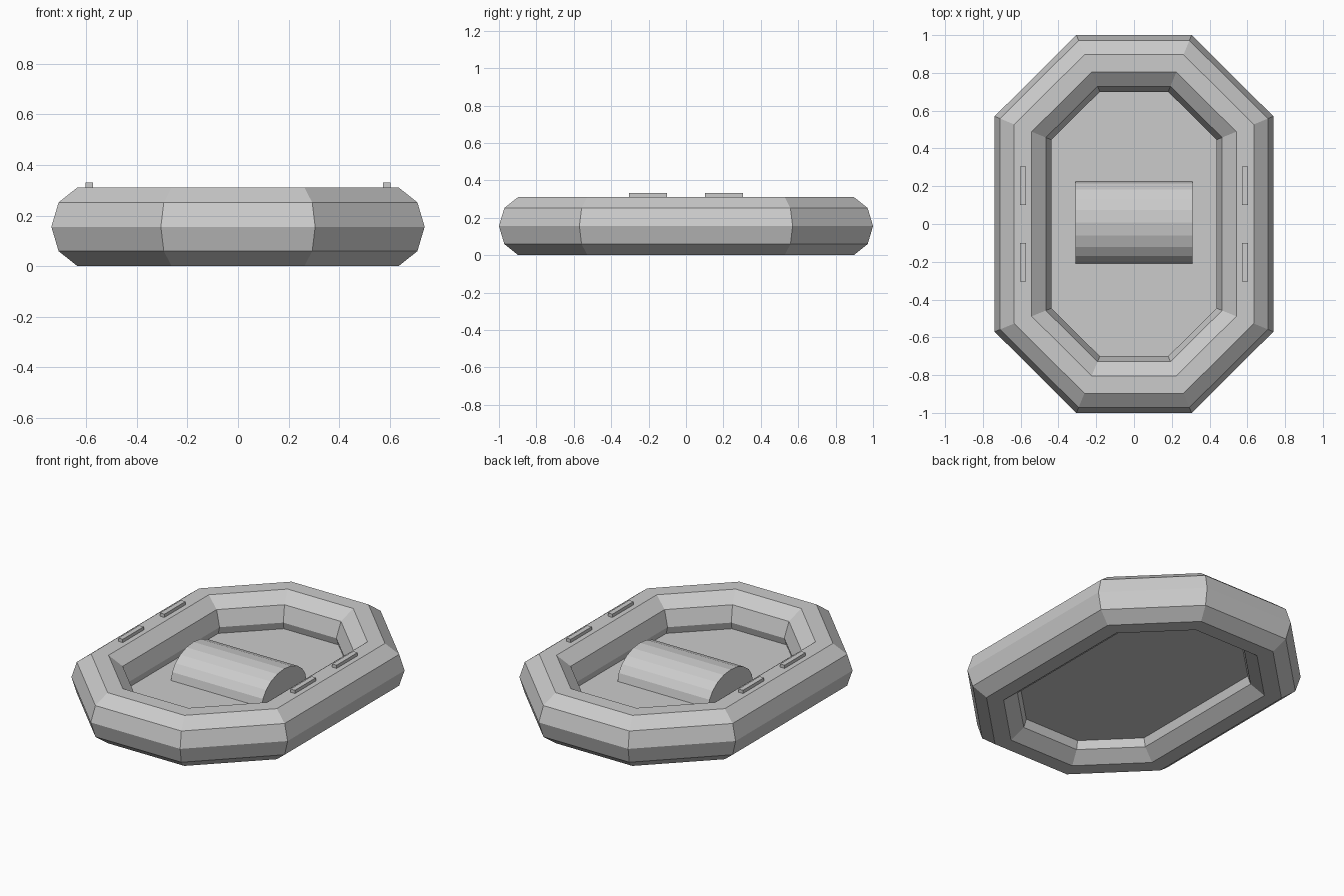
import bpy, bmesh, math

if "Cube" in bpy.data.objects:
    bpy.data.objects.remove(bpy.data.objects["Cube"])


def finish(name, bm):
    bmesh.ops.recalc_face_normals(bm, faces=bm.faces[:])
    mesh = bpy.data.meshes.new(name)
    bm.to_mesh(mesh)
    bm.free()
    obj = bpy.data.objects.new(name, mesh)
    bpy.context.collection.objects.link(obj)
    return obj


def octagon(d, z):
    """Chamfered rectangle offset outward by d from the tube centre line."""
    x, y = 0.588 + d, 0.85 + d
    cx, cy = 0.243 + 0.414 * d, 0.508 + 0.414 * d
    quarter = [(x, cy), (cx, y)]
    half = quarter + [(-a, b) for a, b in reversed(quarter)]
    return [(a, b, z) for a, b in half + [(-a, -b) for a, b in half]]


def loft(name, rings, closed):
    """Bridge successive rings; either close the loop or cap both ends."""
    bm = bmesh.new()
    vs = [[bm.verts.new(p) for p in r] for r in rings]
    n = len(vs[0])
    for i in range(len(vs) if closed else len(vs) - 1):
        a, b = vs[i], vs[(i + 1) % len(vs)]
        for j in range(n):
            k = (j + 1) % n
            bm.faces.new((a[j], a[k], b[k], b[j]))
    if not closed:
        bm.faces.new(vs[0])
        bm.faces.new(vs[-1])
    return finish(name, bm)


# inflated ring: ten-sided tube swept around the octagonal outline
angles = [math.tau * i / 10 for i in range(10)]
loft("inflated_tube",
     [octagon(0.15 * math.cos(t), 0.156 + 0.164 * math.sin(t)) for t in angles],
     True)

# thin floor sheet set inside the ring
loft("floor", [octagon(-0.13, 0.109), octagon(-0.13, 0.112)], False)

# rounded seat across the middle
arc = [math.pi * i / 10 for i in range(11)]
loft("seat",
     [[(x, 0.007 + 0.217 * math.cos(t), 0.112 + 0.155 * math.sin(t)) for t in arc]
      for x in (-0.31, 0.31)], False)

# four grab handles on top of the side tubes
for sx, side in ((-1, "left"), (1, "right")):
    for sy, end in ((-1, "front"), (1, "back")):
        bm = bmesh.new()
        bmesh.ops.create_cube(bm, size=1)
        bmesh.ops.scale(bm, vec=(0.03, 0.205, 0.03), verts=bm.verts)
        handle = finish(f"handle_{side}_{end}", bm)
        handle.location = (sx * 0.588, sy * 0.203, 0.317)
